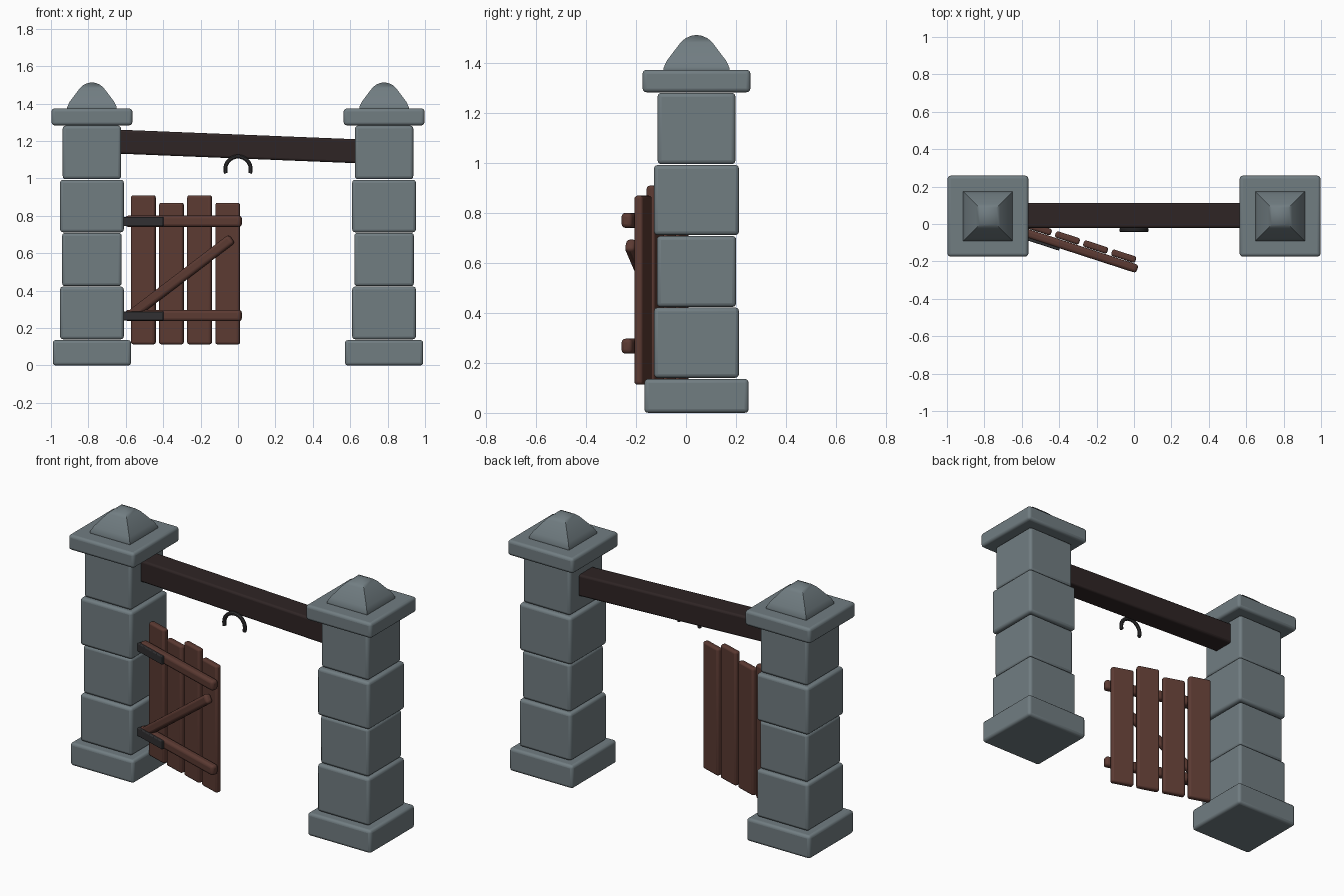
import bpy, bmesh, math
from mathutils import Matrix, Vector

if "Cube" in bpy.data.objects:
    bpy.data.objects.remove(bpy.data.objects["Cube"])


def material(name, rgb):
    m = bpy.data.materials.new(name)
    m.diffuse_color = (*rgb, 1)
    m.use_nodes = True
    m.node_tree.nodes["Principled BSDF"].inputs["Base Color"].default_value = m.diffuse_color
    return m


STONE = material("grey stone", (0.165, 0.205, 0.222))
WOOD = material("red brown wood", (0.105, 0.042, 0.032))
BEAM = material("dark wood", (0.028, 0.018, 0.018))
IRON = material("dark iron", (0.030, 0.029, 0.031))


def finish(bm, name, mat, matrix=Matrix(), bevel=0, segments=3):
    bmesh.ops.recalc_face_normals(bm, faces=bm.faces[:])
    me = bpy.data.meshes.new(name)
    bm.to_mesh(me)
    bm.free()
    me.materials.append(mat)
    ob = bpy.data.objects.new(name, me)
    bpy.context.collection.objects.link(ob)
    ob.matrix_world = matrix
    if bevel:
        mod = ob.modifiers.new("Rounded edges", 'BEVEL')
        mod.width = bevel
        mod.segments = segments
    bpy.ops.object.select_all(action='DESELECT')
    ob.select_set(True)
    bpy.context.view_layer.objects.active = ob
    bpy.ops.object.shade_smooth_by_angle(angle=math.radians(35))
    return ob


def box(name, mat, centre, size, bevel, parent=Matrix(), tilt=0):
    """Bevelled box, tilted about y, placed in the parent frame."""
    bm = bmesh.new()
    bmesh.ops.create_cube(bm, size=1)
    bmesh.ops.scale(bm, vec=size, verts=bm.verts[:])
    m = parent @ Matrix.Translation(centre) @ Matrix.Rotation(tilt, 4, 'Y')
    return finish(bm, name, mat, m, bevel)


def finial(name, x, y):
    """Square spire with a rounded tip, lofted from square rings."""
    bm = bmesh.new()
    rings = []
    for r, z in [(.124, 1.36), (.132, 1.372), (.132, 1.382), (.119, 1.41),
                 (.064, 1.483), (.045, 1.50), (.022, 1.510)]:
        rings.append([bm.verts.new((x + sx * r, y + sy * r, z))
                      for sx, sy in ((-1, -1), (1, -1), (1, 1), (-1, 1))])
    for a, b in zip(rings, rings[1:]):
        for i in range(4):
            j = (i + 1) % 4
            bm.faces.new((a[i], a[j], b[j], b[i]))
    bm.faces.new(rings[0])
    tip = bm.verts.new((x, y, 1.514))
    for i in range(4):
        bm.faces.new((rings[-1][i], rings[-1][(i + 1) % 4], tip))
    return finish(bm, name, STONE)


# Stone pillars: plinth, four blocks, cap slab and finial
PY = 0.042
COURSES = [("plinth", .418, 0, .136), ("block_1", .341, .14, .422),
           ("block_2", .318, .424, .709), ("block_3", .341, .712, .993),
           ("block_4", .312, .996, 1.282), ("cap", .432, 1.284, 1.374)]
for side, s in (("left", -1), ("right", 1)):
    for part, w, z0, z1 in COURSES:
        box(f"{side}_pillar_{part}", STONE, (s * .781, PY, (z0 + z1) / 2),
            (w, w, z1 - z0), .016)
    finial(f"{side}_pillar_finial", s * .781, PY)

# Sagging lintel beam
box("lintel_beam", BEAM, (0, .046, 1.171), (1.4, .134, .128), .012,
    tilt=math.radians(2.3))

# Iron horseshoe hook: open arc of round bar
bm = bmesh.new()
N, K, R, r = 24, 8, .068, .0115
rings = []
for i in range(N + 1):
    a = math.radians(-18 + 216 * i / N)
    out = Vector((math.cos(a), 0, math.sin(a)))
    rings.append([bm.verts.new(Vector((0, -.032, 1.049)) + out * (R + r * math.cos(t))
                               + Vector((0, r * math.sin(t), 0)))
                  for t in (math.tau * (k + .5) / K for k in range(K))])
for p, q in zip(rings, rings[1:]):
    for k in range(K):
        bm.faces.new((p[k], p[(k + 1) % K], q[(k + 1) % K], q[k]))
bm.faces.new(rings[0])
bm.faces.new(rings[-1])
finish(bm, "horseshoe_hook", IRON)

# Gate frame: swung open 18 degrees; local x runs along the gate
GATE = Matrix.Translation((-.6, -.04, 0)) @ Matrix.Rotation(math.radians(-18), 4, 'Z')

# Planks of alternating height
for i in range(4):
    top = .91 if i % 2 == 0 else .87
    box(f"gate_plank_{i + 1}", WOOD, (.085 + .158 * i, .043, (.113 + top) / 2),
        (.135, .036, top - .113), .012, GATE)

# Rails with iron hinge straps
for label, z in (("lower", .267), ("upper", .771)):
    box(f"gate_{label}_rail", WOOD, (.325, 0, z), (.65, .046, .060), .016, GATE)
    box(f"gate_{label}_hinge", IRON, (.109, -.017, z - .002), (.222, .038, .048), .004, GATE)

# Diagonal brace
box("gate_brace", WOOD, (.3125, -.001, .4725), (.70, .042, .056), .016, GATE,
    tilt=-math.atan2(.385, .531))
